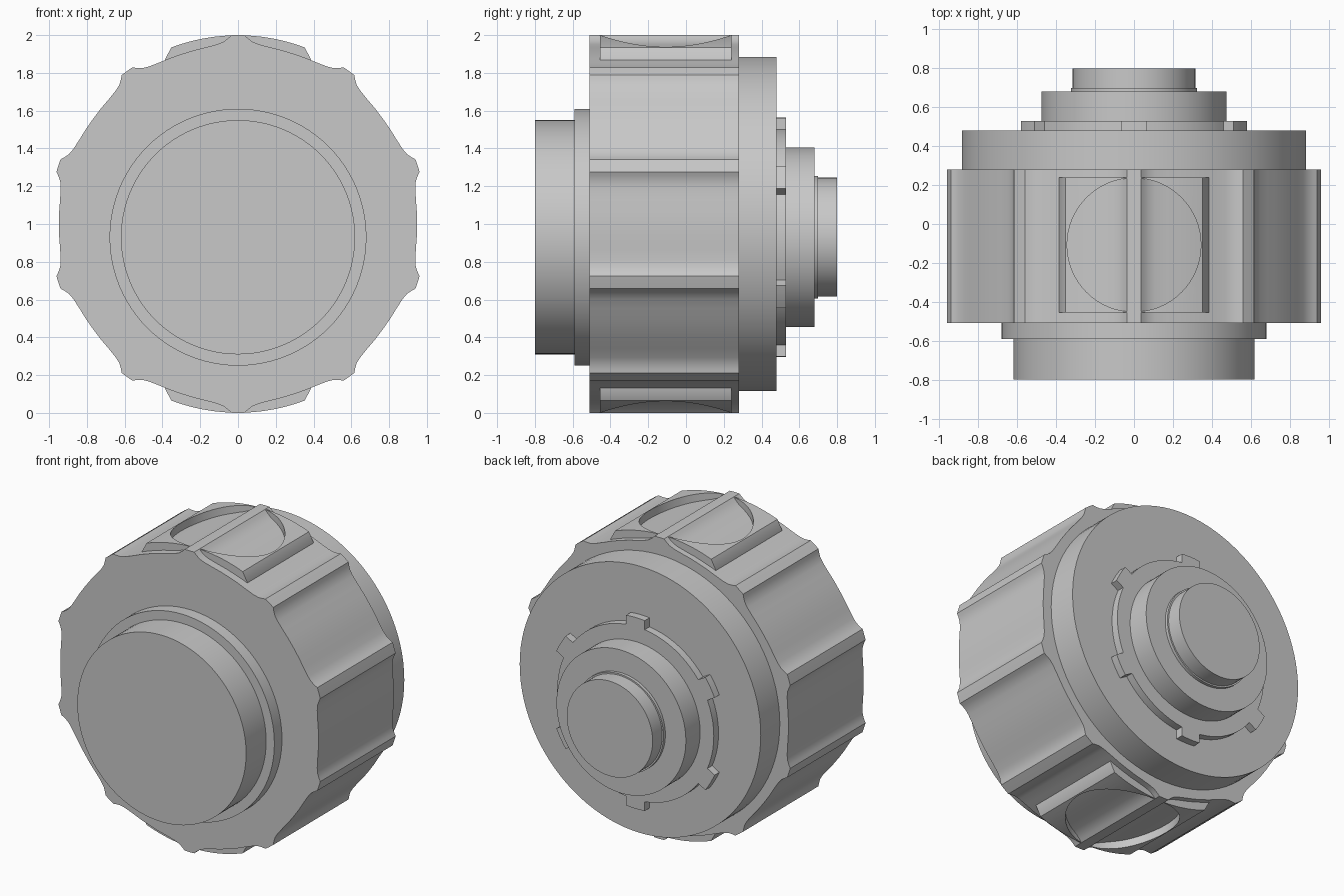
import bpy, bmesh, math

if "Cube" in bpy.data.objects:
    bpy.data.objects.remove(bpy.data.objects["Cube"])

grey = bpy.data.materials.new("light_grey")
grey.diffuse_color = (0.58, 0.58, 0.58, 1)
grey.use_nodes = True
grey.node_tree.nodes["Principled BSDF"].inputs["Base Color"].default_value = grey.diffuse_color

KNOB_Z = 1.0     # axis height of the fluted grip
SHAFT_Z = 0.93   # axis height of the offset round parts


def prism(name, pts, y0, y1, smooth=True):
    """Extrude an (x, z) outline along y."""
    bm = bmesh.new()
    front = [bm.verts.new((x, y0, z)) for x, z in pts]
    back = [bm.verts.new((x, y1, z)) for x, z in pts]
    bm.faces.new(front)
    bm.faces.new(back[::-1])
    n = len(pts)
    for i in range(n):
        j = (i + 1) % n
        bm.faces.new((front[i], back[i], back[j], front[j]))
    bmesh.ops.recalc_face_normals(bm, faces=bm.faces)
    me = bpy.data.meshes.new(name)
    bm.to_mesh(me)
    bm.free()
    me.materials.append(grey)
    ob = bpy.data.objects.new(name, me)
    bpy.context.collection.objects.link(ob)
    if smooth:
        shade(ob)
    return ob


def shade(ob):
    bpy.ops.object.select_all(action='DESELECT')
    bpy.context.view_layer.objects.active = ob
    ob.select_set(True)
    bpy.ops.object.shade_smooth_by_angle(angle=math.radians(30))


def polar(r, deg, cz):
    a = math.radians(deg)
    return (r * math.cos(a), cz + r * math.sin(a))


def disc(name, r, cz, y0, y1, n=96):
    return prism(name, [polar(r, 360 * i / n, cz) for i in range(n)], y0, y1)


# Fluted grip: ten narrow ridges with shallow scallops between
flute = [(2, 1.0), (3, .985), (4.5, .968), (6.5, .958), (10, .951), (14, .949), (18, .948)]
period = [(-a, r) for a, r in flute[:0:-1]][1:] + [(-2, 1.0), (0, 1.0)] + flute
outline = [polar(r, 90 + 36 * k + a, KNOB_Z) for k in range(10) for a, r in period]
prism("fluted_grip", outline, -0.51, 0.28)

# Top and bottom pads, each with a round window onto the grip
for name, s in (("top_pad", 1), ("bottom_pad", -1)):
    arc = [polar(.999, 69.3 + 41.4 * i / 24, 0) for i in range(25)]
    shape = [(.386, .873), *arc, (-.386, .873), (-.386, .85), (.386, .85)]
    pad = prism(name, [(x, KNOB_Z + s * z) for x, z in shape], -0.455, 0.24, False)
    bpy.ops.mesh.primitive_cylinder_add(vertices=64, radius=0.344, depth=0.6,
                                        location=(0, -0.1075, KNOB_Z + s * 0.95))
    cutter = bpy.context.object
    cutter.name = "window_cutter"
    cutter.hide_render = True
    mod = pad.modifiers.new("window", 'BOOLEAN')
    mod.operation = 'DIFFERENCE'
    mod.solver = 'EXACT'
    mod.object = cutter
    bpy.ops.object.select_all(action='DESELECT')
    bpy.context.view_layer.objects.active = pad
    pad.select_set(True)
    bpy.ops.object.modifier_apply(modifier=mod.name)
    bpy.data.objects.remove(cutter)
    shade(pad)

# Front cap and its collar
disc("front_collar", 0.68, SHAFT_Z, -0.59, -0.51)
disc("front_cap", 0.62, SHAFT_Z, -0.80, -0.59)

# Back flange
disc("back_flange", 0.885, KNOB_Z, 0.28, 0.48)

# Locking ring with six square lugs
ring = []
half = 0.068
for k in range(6):
    c = 30 + 60 * k
    out, base = 0.635, 0.575
    ao, ab = (math.degrees(math.asin(half / r)) for r in (out, base))
    ring += [polar(base, c - ab, SHAFT_Z)]
    ring += [polar(out, c - ao + 2 * ao * i / 4, SHAFT_Z) for i in range(5)]
    ring += [polar(base, c + ab + (60 - 2 * ab) * i / 10, SHAFT_Z) for i in range(10)]
prism("locking_ring", ring, 0.48, 0.53)

# Stepped rear shaft
disc("rear_hub", 0.475, SHAFT_Z, 0.53, 0.68)
disc("rear_step", 0.325, SHAFT_Z, 0.68, 0.70)
disc("rear_tip", 0.315, SHAFT_Z, 0.70, 0.80)
